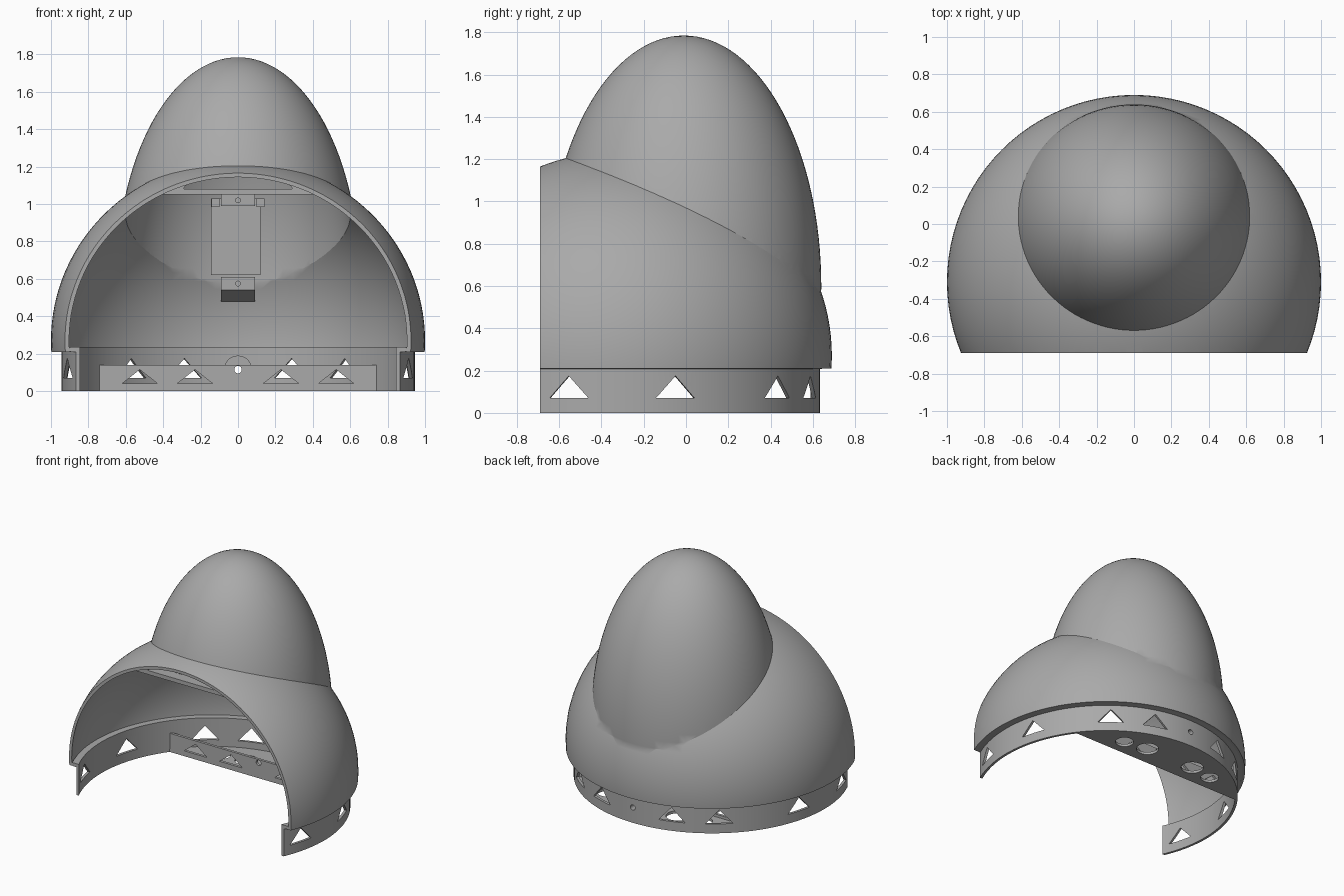
import bpy, bmesh, math
from mathutils import Matrix, Vector

if "Cube" in bpy.data.objects:
    bpy.data.objects.remove(bpy.data.objects["Cube"])

grey = bpy.data.materials.new("plain_grey")
grey.use_nodes = True
COLOUR = (0.4, 0.4, 0.4, 1)
grey.diffuse_color = COLOUR
grey.node_tree.nodes["Principled BSDF"].inputs["Base Color"].default_value = COLOUR

CY = -0.31      # centre of the dome and ring
FRONT = -0.69   # flat front cut
TAU = math.tau


def finish(name, bm):
    bmesh.ops.recalc_face_normals(bm, faces=bm.faces)
    mesh = bpy.data.meshes.new(name)
    bm.to_mesh(mesh)
    bm.free()
    mesh.materials.append(grey)
    ob = bpy.data.objects.new(name, mesh)
    bpy.context.collection.objects.link(ob)
    return ob


def ellipsoid(name, centre, radius, height):
    bm = bmesh.new()
    bmesh.ops.create_uvsphere(bm, u_segments=96, v_segments=64, radius=1)
    bm.transform(Matrix.Translation(centre) @ Matrix.Diagonal((radius, radius, height, 1)))
    return finish(name, bm)


def box(name, lo, hi):
    bm = bmesh.new()
    bmesh.ops.create_cube(bm, size=1)
    lo, hi = Vector(lo), Vector(hi)
    bm.transform(Matrix.Translation((lo + hi) / 2) @ Matrix.Diagonal((*(hi - lo), 1)))
    return finish(name, bm)


def add_prism(bm, points, start, end, matrix=Matrix()):
    """Extrude a 2D outline along local z from start to end."""
    face = bm.faces.new([bm.verts.new(matrix @ Vector((u, v, start))) for u, v in points])
    geo = bmesh.ops.extrude_face_region(bm, geom=[face])["geom"]
    move = matrix.to_3x3() @ Vector((0, 0, end - start))
    bmesh.ops.translate(bm, vec=move, verts=[g for g in geo if isinstance(g, bmesh.types.BMVert)])


def circle(x, y, r, n=32):
    return [(x + r * math.cos(TAU * i / n), y + r * math.sin(TAU * i / n)) for i in range(n)]


def triangle(x, z, w, h):
    return [(x - w / 2, z), (x + w / 2, z), (x, z + h)]


def prisms(name, outlines, start, end, matrix=Matrix()):
    bm = bmesh.new()
    for points in outlines:
        add_prism(bm, points, start, end, matrix)
    return finish(name, bm)


def revolve(name, profile, n=128):
    """Closed ring about the vertical axis through the dome centre."""
    bm = bmesh.new()
    rows = [[bm.verts.new((r * math.cos(TAU * i / n), CY + r * math.sin(TAU * i / n), z))
             for r, z in profile] for i in range(n)]
    k = len(profile)
    for i in range(n):
        a, b = rows[i], rows[(i + 1) % n]
        for j in range(k):
            bm.faces.new((a[j], b[j], b[(j + 1) % k], a[(j + 1) % k]))
    return finish(name, bm)


def boolean(ob, other, operation="DIFFERENCE"):
    """Apply a boolean and discard the cutter."""
    mod = ob.modifiers.new("cut", "BOOLEAN")
    mod.object, mod.operation, mod.solver = other, operation, "EXACT"
    bpy.context.view_layer.objects.active = ob
    bpy.ops.object.modifier_apply(modifier=mod.name)
    bpy.data.objects.remove(other)


def smooth(ob):
    bpy.ops.object.select_all(action="DESELECT")
    ob.select_set(True)
    bpy.context.view_layer.objects.active = ob
    bpy.ops.object.shade_smooth_by_angle(angle=math.radians(25))


# Outlines drawn in x and z, extruded along +y
UPRIGHT = Matrix(((1, 0, 0, 0), (0, 0, 1, 0), (0, 1, 0, 0), (0, 0, 0, 1)))


def front_cutter():
    return box("front_cutter", (-2, -3, -1), (2, FRONT, 3))


# Hollow dome merged with the tall egg
DOME, EGG = (0, CY, 0.27), (0, -0.01, 0.6)
shell = ellipsoid("dome_and_egg_shell", DOME, 1, 0.968)
shell.data.transform(Matrix.Translation((0, 0, 0)))
boolean(shell, ellipsoid("egg", EGG, 0.65, 1.185), "UNION")
hollow = ellipsoid("hollow", DOME, 0.98, 0.948)
boolean(hollow, ellipsoid("egg_hollow", EGG, 0.63, 1.165), "UNION")
boolean(shell, hollow)
boolean(shell, front_cutter())
boolean(shell, box("base_cutter", (-2, -2, -2), (2, 2, 0.21)))
smooth(shell)

# Base ring with an inner lip, pierced by triangles
ring = revolve("base_ring", [(0.926, 0), (0.945, 0), (0.945, 0.208), (0.985, 0.212),
                             (0.975, 0.235), (0.926, 0.235)])
boolean(ring, front_cutter())
holes = bmesh.new()
for angle in (-15, 16, 52, 72):
    for turn in (angle, 180 - angle):
        spin = Matrix.Translation((0, CY, 0)) @ Matrix.Rotation(math.radians(turn - 90), 4, "Z")
        add_prism(holes, triangle(0, 0.07, 0.19, 0.105), 0.8, 1.1, spin @ UPRIGHT)
add_prism(holes, circle(0, 0.115, 0.02), 0.5, 0.8, UPRIGHT)
boolean(ring, finish("ring_holes", holes))
smooth(ring)

# Round boss on the back of the ring
boss = prisms("rear_boss", [circle(0, 0.115, 0.075)], 0.59, 0.622, UPRIGHT)
boolean(boss, prisms("boss_bore", [circle(0, 0.115, 0.02)], 0.5, 0.8, UPRIGHT))
smooth(boss)

# Upright wall across the back of the ring
WALL = 0.245
wall = box("inner_wall", (-0.74, WALL, 0), (0.74, WALL + 0.02, 0.14))
cuts = [triangle(x, 0.04, 0.19, 0.075) for x in (-0.525, -0.23, 0.23, 0.525)]
boolean(wall, prisms("wall_holes", cuts + [circle(0, 0.115, 0.02)], 0.1, 0.4, UPRIGHT))

# Floor segment behind the wall
reach = math.asin((WALL - CY) / 0.935)
arc = [reach + (math.pi - 2 * reach) * i / 48 for i in range(49)]
rear_floor = prisms("rear_floor", [[(0.935 * math.cos(a), CY + 0.935 * math.sin(a)) for a in arc]], 0, 0.02)
rounds = [circle(s * x, y, r) for s in (-1, 1) for x, y, r in ((0.4, 0.37, 0.065), (0.21, 0.4, 0.08))]
boolean(rear_floor, prisms("floor_holes", rounds, -0.1, 0.1))

# Brow panel at the top of the opening, with an arched slot
brow = box("brow_panel", (-0.8, -0.66, 1.05), (0.8, -0.58, 1.4))
boolean(brow, ellipsoid("brow_limit", DOME, 0.99, 0.958), "INTERSECT")
slot = [(0.29 * math.cos(math.pi * i / 24), 1.08 + 0.068 * math.sin(math.pi * i / 24)) for i in range(25)]
boolean(brow, prisms("slot_cutter", [slot], -0.9, -0.3, UPRIGHT))

# Rear hatch strip and its two bored clips
box("rear_hatch", (-0.145, 0.535, 0.62), (0.12, 0.56, 1.03))
SIDE = Matrix(((0, 0, 1, 0), (1, 0, 0, 0), (0, 1, 0, 0), (0, 0, 0, 1)))
clips = {"upper_clip": ([(0.48, 0.99), (0.57, 0.99), (0.57, 1.05), (0.48, 1.05)], 1.02),
         "lower_clip": ([(0.46, 0.54), (0.625, 0.48), (0.625, 0.61), (0.46, 0.61)], 0.575)}
for name, (outline, height) in clips.items():
    clip = prisms(name, [outline], -0.092, 0.092, SIDE)
    boolean(clip, prisms("clip_bore", [circle(0, height, 0.013, 16)], 0.4, 0.52, UPRIGHT))
for s in (-1, 1):
    box("hatch_ear", (s * 0.12 - 0.022, 0.5, 0.985), (s * 0.12 + 0.022, 0.56, 1.03))
